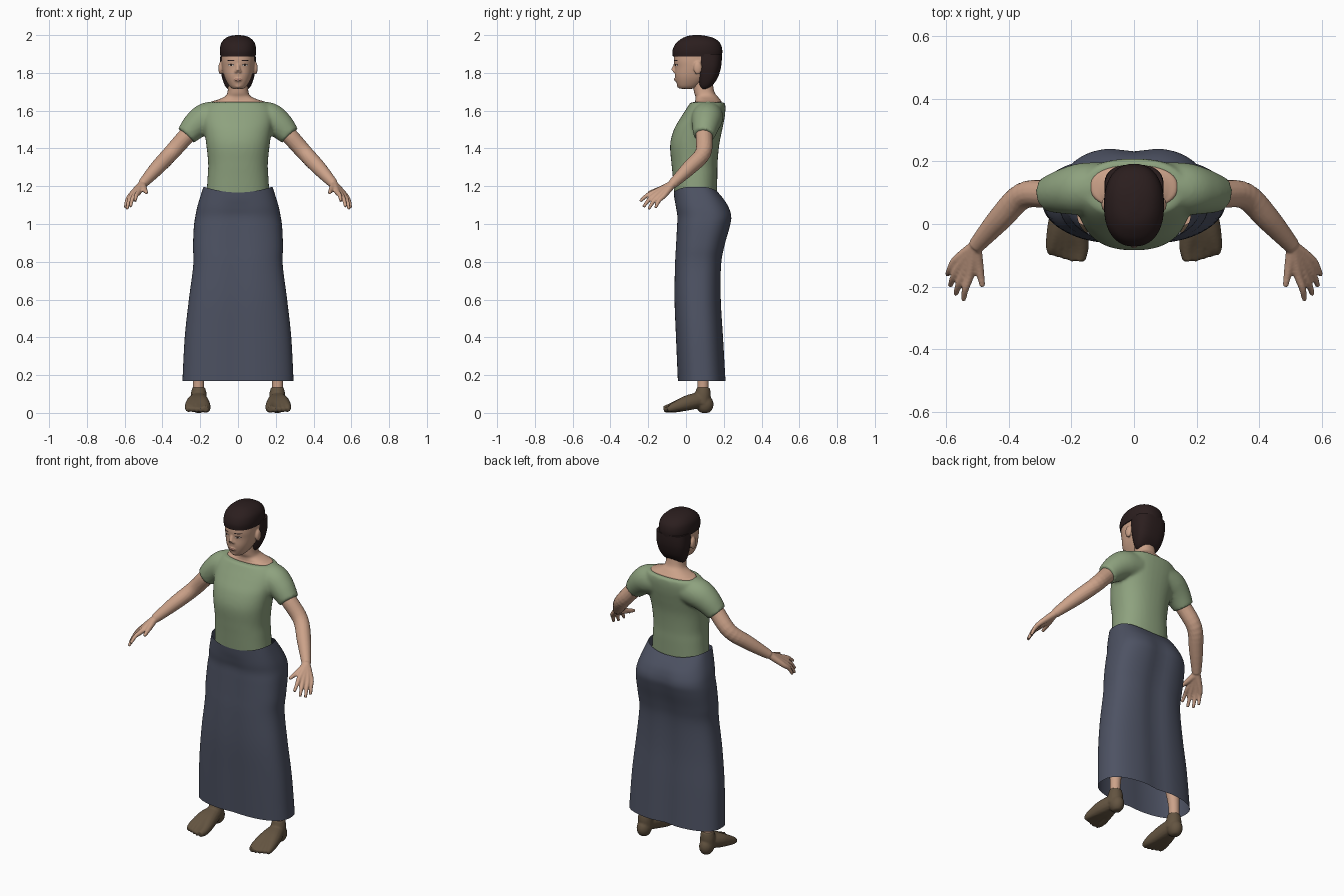
import bpy, bmesh, math
from mathutils import Vector, Matrix

cube = bpy.data.objects.get("Cube")
if cube:
    bpy.data.objects.remove(cube, do_unlink=True)


def material(name, r, g, b):
    m = bpy.data.materials.new(name)
    m.use_nodes = True
    m.diffuse_color = (r, g, b, 1)
    bsdf = next(n for n in m.node_tree.nodes if n.type == 'BSDF_PRINCIPLED')
    bsdf.inputs["Base Color"].default_value = (r, g, b, 1)
    bsdf.inputs["Roughness"].default_value = 0.8
    return m


SKIN = material("skin", .60, .36, .25)
GREEN = material("shirt green", .27, .36, .21)
NAVY = material("skirt slate blue", .075, .085, .125)
HAIR = material("dark hair", .024, .013, .013)
BROWN = material("shoe brown", .125, .088, .052)
LIP = material("lip pink", .40, .19, .15)
WHITE = material("eye white", .60, .55, .50)
IRIS = material("iris brown", .03, .015, .01)


def spline(rows, steps=5):
    """Smooth Catmull-Rom resampling of rows of numbers."""
    out = []
    for i in range(len(rows) - 1):
        p0, p1, p2 = rows[max(i - 1, 0)], rows[i], rows[i + 1]
        p3 = rows[min(i + 2, len(rows) - 1)]
        for s in range(steps):
            t = s / steps
            out.append([b + t * (c - a) / 2 + t * t * (a - 2.5 * b + 2 * c - d / 2)
                        + t ** 3 * (1.5 * (b - c) + (d - a) / 2)
                        for a, b, c, d in zip(p0, p1, p2, p3)])
    return out + [list(rows[-1])]


def bridge(bm, rings, cap=True):
    rows = [[bm.verts.new(p) for p in ring] for ring in rings]
    n = len(rows[0])
    for a, b in zip(rows, rows[1:]):
        for i in range(n):
            j = (i + 1) % n
            bm.faces.new((a[i], a[j], b[j], b[i]))
    if cap:
        bm.faces.new(rows[0])
        bm.faces.new(rows[-1])


def loft(bm, rows, power=2.3, sides=40, cap=True):
    """Stack of level rings: height, half width, front y, back y."""
    rings = []
    for z, rx, y0, y1 in spline(rows):
        ring = []
        for i in range(sides):
            a = math.tau * i / sides
            c, s = math.cos(a), math.sin(a)
            x = math.copysign(abs(c) ** (2 / power), c) * rx
            y = math.copysign(abs(s) ** (2 / power), s) * (y1 - y0) / 2
            ring.append((x, y + (y0 + y1) / 2, z))
        rings.append(ring)
    bridge(bm, rings, cap)


def tube(bm, rows, sides=16):
    """Round limb through points: x, y, z, radius."""
    pts = spline(rows)
    rings = []
    for i, (x, y, z, r) in enumerate(pts):
        d = Vector(pts[min(i + 1, len(pts) - 1)][:3]) - Vector(pts[max(i - 1, 0)][:3])
        u = d.cross(Vector((0, .6, .8))).normalized()
        v = d.cross(u).normalized()
        rings.append([Vector((x, y, z)) + r * (u * math.cos(math.tau * k / sides)
                      + v * math.sin(math.tau * k / sides)) for k in range(sides)])
    bridge(bm, rings)


def ball(bm, centre, radii):
    m = Matrix.Translation(centre) @ Matrix.Diagonal((*radii, 1))
    bmesh.ops.create_uvsphere(bm, u_segments=20, v_segments=12, radius=1, matrix=m)


def finish(name, bm, mat, voxel=0, smooth=0, mirror=False):
    bmesh.ops.recalc_face_normals(bm, faces=bm.faces)
    me = bpy.data.meshes.new(name)
    bm.to_mesh(me)
    bm.free()
    me.materials.append(mat)
    for p in me.polygons:
        p.use_smooth = True
    me.set_sharp_from_angle(angle=math.radians(50))
    ob = bpy.data.objects.new(name, me)
    bpy.context.collection.objects.link(ob)
    if voxel:
        rm = ob.modifiers.new("Blend", 'REMESH')
        rm.mode = 'VOXEL'
        rm.voxel_size = voxel
        rm.use_smooth_shade = True
        sm = ob.modifiers.new("Soften", 'SMOOTH')
        sm.iterations = smooth
    if mirror:
        mm = ob.modifiers.new("Mirror", 'MIRROR')
        mm.use_mirror_merge = False
    return ob


# Skirt: open sheet, hollowed between the legs, rim dipping at the middle
bm = bmesh.new()
loft(bm, [(1.197, .183, -.065, .17), (1.1, .213, -.058, .225), (1.04, .226, -.05, .246),
          (.98, .234, -.052, .236), (.88, .238, -.057, .208), (.78, .237, -.062, .191),
          (.6, .26, -.064, .189), (.4, .282, -.056, .2), (.17, .294, -.046, .213)],
     2.6, 64, cap=False)
for v in bm.verts:
    dip = math.exp(-(v.co.x / .06) ** 2)
    low = min(1, max(0, (1.15 - v.co.z) / .1))
    v.co.y += dip * low * (-.014 if v.co.y > .07 else .007)
    v.co.z -= .03 * max(0, 1 - (v.co.x / .18) ** 2) * max(0, (v.co.z - 1.1) / .097)
finish("skirt", bm, NAVY)

# Shirt: torso and short sleeves blended together
bm = bmesh.new()
loft(bm, [(1.14, .168, -.06, .163), (1.25, .161, -.07, .166), (1.32, .158, -.077, .167),
          (1.42, .168, -.084, .176), (1.5, .18, -.064, .192), (1.56, .19, -.03, .204),
          (1.61, .185, .002, .209), (1.645, .155, .024, .206)])
for s in (1, -1):
    tube(bm, [(s * .09, .12, 1.572, .078), (s * .165, .112, 1.56, .083),
              (s * .222, .104, 1.523, .073), (s * .274, .095, 1.468, .057)], 24)
finish("shirt", bm, GREEN, .009, 5)

# Neck spreading into the shoulders
bm = bmesh.new()
loft(bm, [(1.6, .135, .05, .185), (1.645, .14, .048, .188), (1.657, .11, .05, .182),
          (1.675, .07, .05, .168), (1.7, .055, .042, .15), (1.76, .052, .035, .14)])
finish("neck", bm, SKIN)

# Arm and hand
bm = bmesh.new()
wrist = (.508, -.072, 1.21, .021)
tube(bm, [(.2, .105, 1.54, .046), (.27, .096, 1.47, .045), (.355, .09, 1.375, .043),
          (.43, .015, 1.295, .039), (.505, -.07, 1.213, .026)])
fingers = [((.525, -.162, 1.17), (.545, -.243, 1.12)),
           ((.542, -.153, 1.16), (.57, -.225, 1.09)),
           ((.558, -.135, 1.155), (.588, -.198, 1.078)),
           ((.568, -.115, 1.152), (.597, -.162, 1.085))]
for knuckle, tip in fingers:
    mid = Vector(knuckle).lerp(Vector(tip), .5) + Vector((.004, -.004, .006))
    tube(bm, [wrist, (*knuckle, .015), (*mid, .0115), (*tip, .008)], 12)
tube(bm, [wrist, (.497, -.13, 1.187, .016), (.484, -.2, 1.165, .009)], 12)
finish("arms", bm, SKIN, .005, 2, mirror=True)

# Legs under the skirt
bm = bmesh.new()
tube(bm, [(.208, .09, .08, .03), (.208, .09, .2, .031), (.19, .085, .38, .05),
          (.165, .07, .55, .05), (.125, .07, .95, .085)])
finish("legs", bm, SKIN, mirror=True)

# Toed shoes
bm = bmesh.new()
ball(bm, (.208, .1, .045), (.04, .046, .05))
tube(bm, [(.208, .085, .05, .044), (.208, .09, .1, .042), (.208, .092, .135, .034)])
for i in range(5):
    x = .172 + i * .022
    y = -.118 + .007 * max(0, i - 1)
    r = .017 if i == 0 else .012
    tube(bm, [(.207, .08, .07, .042), (.5 * x + .105, .005, .052, .04),
              (x, -.07, .028, r + .011), (x + .001, y, r + .003, r)], 14)
for v in bm.verts:
    v.co.z = max(v.co.z, 0)
finish("shoes", bm, BROWN, .006, 2, mirror=True)

# Head with nose, ears and brow blended in
bm = bmesh.new()
loft(bm, [(1.716, .03, -.034, .04), (1.73, .046, -.044, .07), (1.76, .064, -.054, .11),
          (1.79, .076, -.059, .14), (1.83, .085, -.059, .165), (1.87, .088, -.064, .175),
          (1.92, .085, -.056, .175), (1.96, .068, -.03, .15), (1.985, .035, .01, .1)])
tube(bm, [(0, -.052, 1.858, .008), (0, -.062, 1.83, .01), (0, -.066, 1.812, .014)])
for s in (1, -1):
    ball(bm, (s * .01, -.06, 1.808), (.009, .01, .008))
    ball(bm, (s * .092, .062, 1.825), (.012, .022, .034))
ball(bm, (0, -.05, 1.765), (.022, .013, .012))
ball(bm, (0, -.036, 1.732), (.02, .012, .012))
head = finish("head", bm, SKIN, .005, 2)

# Hair: crown with straight fringe, and bob behind the ears
bm = bmesh.new()
loft(bm, [(1.887, .093, -.07, .19), (1.92, .096, -.071, .192), (1.955, .09, -.055, .182),
          (1.98, .071, -.025, .155), (1.994, .045, .005, .115), (2, .012, .04, .075)])
finish("hair_crown", bm, HAIR)
bm = bmesh.new()
loft(bm, [(1.712, .05, .08, .11), (1.73, .068, .068, .136), (1.77, .083, .06, .166),
          (1.82, .093, .053, .183), (1.86, .095, .048, .189), (1.9, .093, .045, .19)], 2.7)
finish("hair_bob", bm, HAIR)

# Thin painted plates laid on the face
bpy.context.view_layer.update()
face = head.evaluated_get(bpy.context.evaluated_depsgraph_get())


def plate(name, x, z, rx, rz, mat, lift):
    bm = bmesh.new()
    for s in ((1, -1) if x else (1,)):
        m = (Matrix.Translation((s * x, -.3, z)) @ Matrix.Diagonal((rx, 1, rz, 1))
             @ Matrix.Rotation(math.pi / 2, 4, 'X'))
        bmesh.ops.create_circle(bm, cap_ends=True, cap_tris=True, segments=20,
                                radius=1, matrix=m)
    for v in bm.verts:
        hit, loc, _, _ = face.ray_cast(v.co, Vector((0, 1, 0)))
        v.co.y = (loc.y if hit else -.05) - lift
    finish(name, bm, mat)


plate("eyelashes", .037, 1.842, .017, .0065, HAIR, .0015)
plate("eye_whites", .037, 1.841, .015, .0045, WHITE, .0025)
plate("irises", .037, 1.841, .0055, .0048, IRIS, .0035)
plate("eyebrows", .038, 1.865, .021, .003, HAIR, .002)
plate("lips", 0, 1.765, .021, .0065, LIP, .0015)
